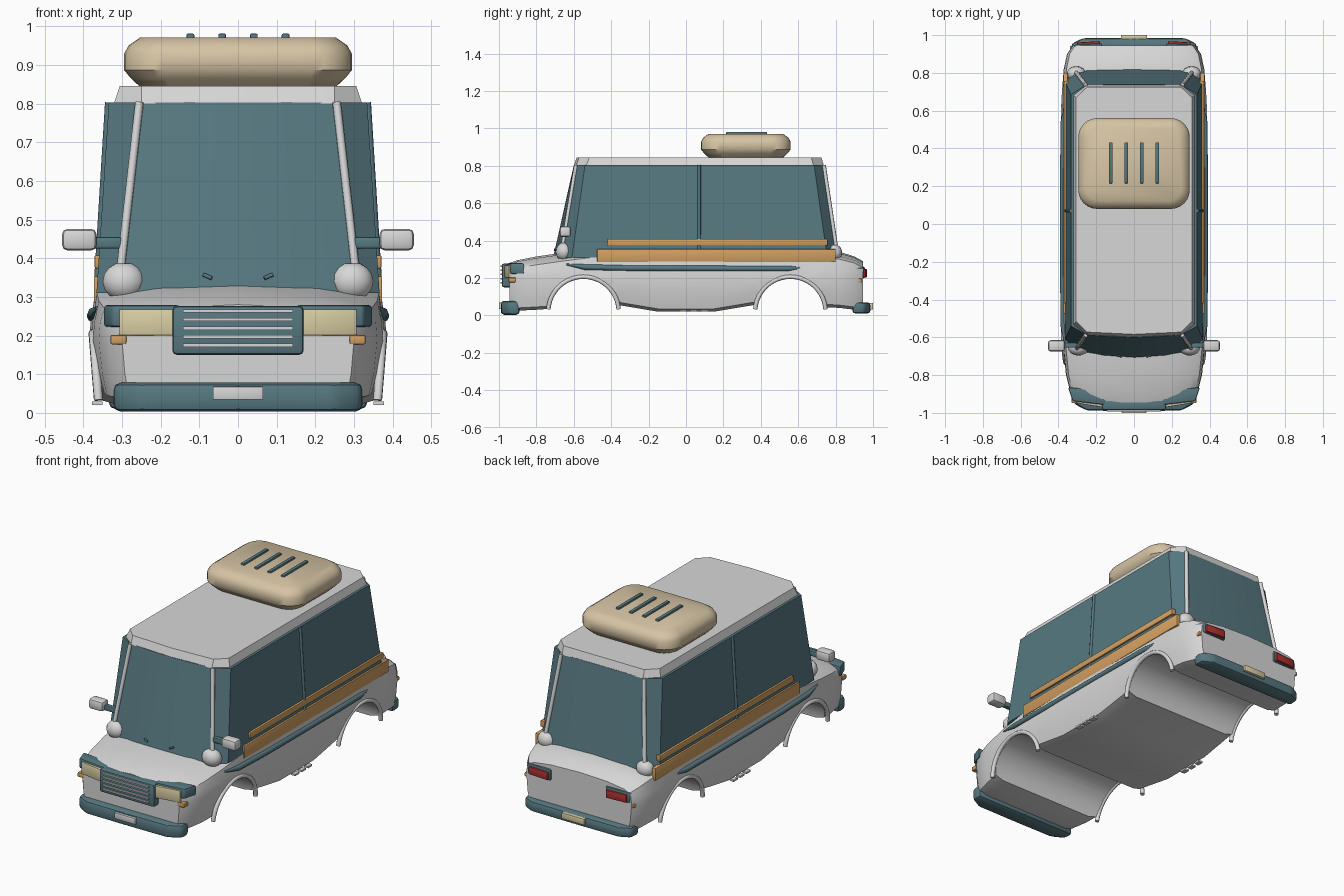
import bpy, bmesh, math
from mathutils import Vector

cube = bpy.data.objects.get("Cube")
if cube:
    bpy.data.objects.remove(cube, do_unlink=True)


def material(name, r, g, b):
    m = bpy.data.materials.new(name)
    m.use_nodes = True
    m.diffuse_color = (r, g, b, 1)
    node = next(n for n in m.node_tree.nodes if n.type == 'BSDF_PRINCIPLED')
    node.inputs["Base Color"].default_value = (r, g, b, 1)
    node.inputs["Roughness"].default_value = 0.6
    return m


WHITE = material("body_white", .68, .68, .68)
TEAL = material("dark_teal", .095, .19, .22)
TAN = material("canvas_tan", .67, .55, .37)
WOOD = material("wood_orange", .65, .35, .12)
CREAM = material("lamp_cream", .70, .62, .37)
RED = material("lamp_red", .42, .03, .03)


def shade(mesh, angle):
    mesh.shade_smooth()
    mesh.set_sharp_from_angle(angle=math.radians(angle))


def loft(name, rings, mat, bevel=0, mirror=False, angle=35):
    """Skin a list of equal point rings and cap both ends."""
    bm = bmesh.new()
    loops = [[bm.verts.new(p) for p in ring] for ring in rings]
    n = len(loops[0])
    for a, b in zip(loops, loops[1:]):
        for i in range(n):
            j = (i + 1) % n
            bm.faces.new((a[i], a[j], b[j], b[i]))
    bm.faces.new(loops[0])
    bm.faces.new(loops[-1])
    bmesh.ops.recalc_face_normals(bm, faces=bm.faces)
    if bevel:
        bmesh.ops.bevel(bm, geom=bm.edges[:], offset=bevel, segments=2,
                        profile=0.5, affect='EDGES', clamp_overlap=True)
    mesh = bpy.data.meshes.new(name)
    bm.to_mesh(mesh)
    bm.free()
    mesh.materials.append(mat)
    shade(mesh, angle)
    ob = bpy.data.objects.new(name, mesh)
    bpy.context.collection.objects.link(ob)
    if mirror:
        ob.modifiers.new("Mirror", 'MIRROR')
    return ob


def prism(name, plan, z0, z1, mat, **kw):
    return loft(name, [[(x, y, z) for x, y in plan] for z in (z0, z1)], mat, **kw)


def box(name, x, y, z, mat, **kw):
    plan = [(x[0], y[0]), (x[1], y[0]), (x[1], y[1]), (x[0], y[1])]
    return prism(name, plan, z[0], z[1], mat, **kw)


def both_sides(half):
    """Complete a half outline that starts and ends on x = 0."""
    return half + [(-x, v) for x, v in reversed(half[1:-1])]


def tube(name, pts, radius, mat, taper=False):
    """Left and right round bars along a path."""
    for side, s in (("left", 1), ("right", -1)):
        cu = bpy.data.curves.new(f"{side}_{name}", 'CURVE')
        cu.dimensions = '3D'
        cu.bevel_depth = radius
        cu.bevel_resolution = 2
        cu.use_fill_caps = True
        sp = cu.splines.new('POLY')
        sp.points.add(len(pts) - 1)
        for p, (x, y, z) in zip(sp.points, pts):
            p.co = (s * x, y, z, 1)
        if taper:
            sp.points[0].radius = sp.points[-1].radius = 0.3
        cu.materials.append(mat)
        ob = bpy.data.objects.new(f"{side}_{name}", cu)
        bpy.context.collection.objects.link(ob)


# Lower body: y, half width, centre top, shoulder top, bottom
def body_ring(y, w, top, sh, bot):
    half = [(0, bot), (.8 * w, bot), (.94 * w, bot + .015), (.975 * w, bot + .07),
            (w, .19), (.99 * w, .235), (.96 * w, sh - .015), (.86 * w, sh),
            (.55 * w, sh + .7 * (top - sh)), (0, top)]
    return [(x, y, z) for x, z in both_sides(half)]


stations = [(-.945, .30, .28, .255, .03), (-.90, .335, .295, .27, .025),
            (-.80, .36, .315, .285, .03), (-.66, .375, .335, .305, .04),
            (-.5, .38, .335, .325, .05), (-.36, .382, .335, .325, .055),
            (-.15, .385, .335, .325, .02), (.15, .385, .335, .325, .02),
            (.36, .382, .335, .325, .055), (.72, .38, .34, .325, .045),
            (.82, .372, .34, .315, .04), (.90, .355, .315, .295, .03),
            (.945, .325, .29, .27, .03)]
body = loft("lower_body", [body_ring(*s) for s in stations], WHITE)

# Wheel openings cut through the body, with rounded arch trims
WHEELS = {"front": -.548, "rear": .558}
cutters = []
for end, cy in WHEELS.items():
    circle = [(math.cos(a) * .18 + cy, math.sin(a) * .18 + .02)
              for a in (math.tau * i / 48 for i in range(48))]
    cut = loft(f"{end}_wheel_cutter", [[(x, y, z) for y, z in circle] for x in (-.6, .6)], WHITE)
    cut.hide_render = True
    cutters.append(cut)
    mod = body.modifiers.new(f"{end}_opening", 'BOOLEAN')
    mod.operation = 'DIFFERENCE'
    mod.object = cut
    arc = [math.radians(4 + 172 * i / 24) for i in range(25)]
    tube(f"{end}_arch_trim", [(.36 + .015 * math.sin(a), cy + .188 * math.cos(a),
                               .02 + .186 * math.sin(a)) for a in arc], .012, WHITE)
bpy.context.view_layer.update()
deps = bpy.context.evaluated_depsgraph_get()
cut_mesh = bpy.data.meshes.new_from_object(body.evaluated_get(deps))
body.modifiers.clear()
body.data = cut_mesh
shade(cut_mesh, 35)
for cut in cutters:
    bpy.data.objects.remove(cut, do_unlink=True)

# Glass cabin with a bowed windscreen
low = both_sides([(0, -.71), (.16, -.698), (.31, -.668), (.366, -.61),
                  (.366, .755), (.312, .81), (.16, .82), (0, .822)])
high = both_sides([(0, -.60), (.13, -.597), (.255, -.585), (.334, -.54),
                   (.334, .685), (.255, .735), (.13, .738), (0, .738)])
loft("cabin_glass", [[(x, y, .31) for x, y in low], [(x, y, .803) for x, y in high]],
     TEAL, angle=20)


# Roof panel with clipped corners
def roof_ring(hx, y0, y1, z):
    half = [(0, y0 - .012), (.25, y0), (hx, y0 + .055), (hx, y1 - .055), (.25, y1), (0, y1)]
    return [(x, y, z) for x, y in both_sides(half)]


loft("roof", [roof_ring(.321, -.588, .737, .80), roof_ring(.306, -.572, .724, .845)],
     WHITE, angle=20)

# Pillars and their flared feet
tube("front_pillar", [(.307, -.664, .34), (.255, -.588, .803)], .011, WHITE)
tube("rear_pillar", [(.309, .806, .34), (.256, .737, .803)], .011, WHITE)
tube("middle_pillar", [(.364, .07, .33), (.335, .07, .803)], .009, TEAL)


def foot(name, c, r):
    rings = []
    for i in range(1, 8):
        t = math.pi * i / 8
        rings.append([(c[0] + r[0] * math.sin(t) * math.cos(a),
                       c[1] + r[1] * math.sin(t) * math.sin(a),
                       c[2] - r[2] * math.cos(t))
                      for a in (math.tau * k / 16 for k in range(16))])
    loft(name, rings, WHITE, mirror=True, angle=50)


foot("front_pillar_feet", (.295, -.652, .34), (.055, .045, .05))
foot("rear_pillar_feet", (.305, .795, .335), (.05, .04, .045))

# Wooden side boards, side moulding and sill pads
box("lower_side_boards", (.35, .373), (-.475, .80), (.285, .354), WOOD, bevel=.003, mirror=True)
box("upper_side_boards", (.345, .371), (-.42, .757), (.374, .408), WOOD, bevel=.003, mirror=True)
tube("side_moulding", [(.364, -.64, .272), (.374, -.54, .258), (.376, -.3, .252),
                       (.376, .3, .25), (.374, .54, .25), (.368, .62, .254)], .015, TEAL, taper=True)
for i in range(3):
    y = -.015 + .057 * i
    box(f"sill_pads_{i + 1}", (.35, .377), (y - .018, y + .018), (.02, .03), WHITE, mirror=True)

# Bumpers and number plates
prism("front_bumper", both_sides([(0, -.99), (.25, -.988), (.32, -.95), (.322, -.89), (0, -.89)]),
      .003, .078, TEAL, bevel=.018)
prism("rear_bumper", both_sides([(0, .986), (.27, .984), (.33, .955), (.335, .89), (0, .89)]),
      .01, .07, TEAL, bevel=.016)
box("front_plate", (-.065, .065), (-1, -.98), (.034, .068), WHITE, bevel=.002)
box("rear_plate", (-.07, .07), (.98, 1), (.032, .066), CREAM, bevel=.002)

# Grille with bright bars
box("grille", (-.17, .17), (-.985, -.925), (.15, .277), TEAL, bevel=.012)
for i in range(5):
    z = .175 + .022 * i
    box(f"grille_bar_{i + 1}", (-.142, .142), (-.992, -.98), (z - .004, z + .004), WHITE)

# Headlights, tail lights and indicators
prism("headlight_housings", [(.15, -.958), (.325, -.938), (.349, -.865), (.15, -.88)],
      .222, .279, TEAL, bevel=.008, mirror=True)
prism("headlights", [(.16, -.972), (.307, -.948), (.307, -.90), (.16, -.92)],
      .20, .268, CREAM, bevel=.004, mirror=True)
box("front_indicators", (.288, .33), (-.948, -.91), (.177, .202), WOOD, bevel=.005, mirror=True)
prism("tail_light_housings", [(.17, .957), (.312, .95), (.35, .895), (.17, .89)],
      .198, .26, TEAL, bevel=.008, mirror=True)
prism("tail_lights", [(.18, .968), (.302, .961), (.302, .92), (.18, .92)],
      .203, .247, RED, bevel=.005, mirror=True)
box("rear_indicators", (.305, .34), (.905, .942), (.175, .197), WOOD, bevel=.005, mirror=True)

# Door mirrors and wipers
box("mirror_arms", (.30, .375), (-.655, -.628), (.425, .455), TEAL, bevel=.006, mirror=True)
box("mirrors", (.366, .455), (-.675, -.615), (.42, .476), WHITE, bevel=.014, mirror=True)
tube("wiper", [(.068, -.702, .348), (.09, -.697, .358)], .005, TEAL)


# Padded roof bag with straps
def bag_ring(inset, z):
    hx, hy, r = .295 - inset, .24 - inset, .10 - inset * .6
    pts = []
    for k, (sx, sy) in enumerate(((1, 1), (-1, 1), (-1, -1), (1, -1))):
        for i in range(7):
            a = math.pi / 2 * (k + i / 6)
            pts.append((sx * (hx - r) + r * math.cos(a),
                        .32 + sy * (hy - r) + r * math.sin(a), z))
    return pts


bag_profile = [(.042, .843), (.018, .865), (0, .887), (0, .928), (.012, .95), (.042, .971)]
loft("roof_bag", [bag_ring(*p) for p in bag_profile], TAN, angle=40)
for i in range(4):
    x = -.123 + .082 * i
    box(f"bag_strap_{i + 1}", (x - .01, x + .01), (.215, .432), (.962, .981), TEAL, bevel=.004)
